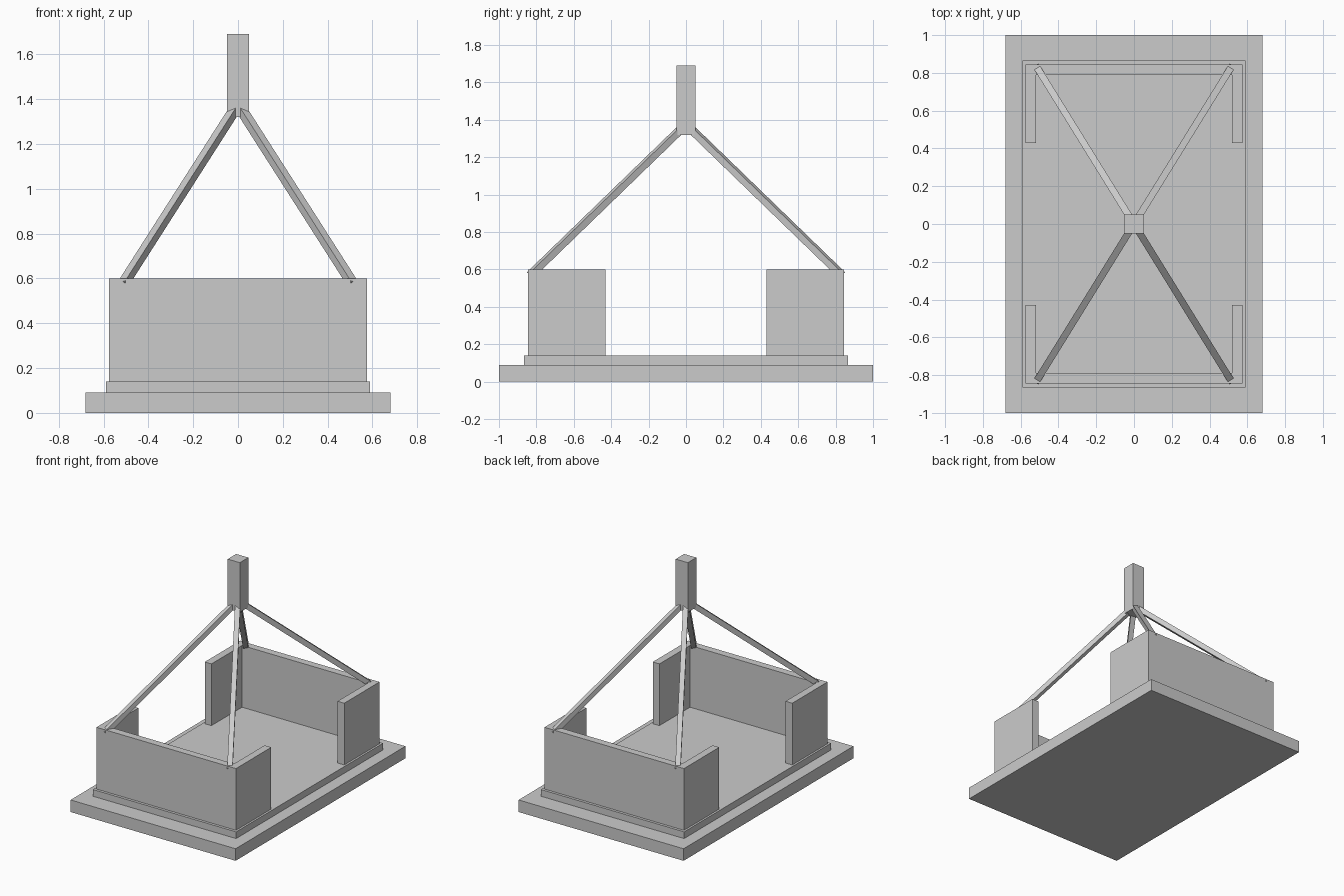
import bpy
from mathutils import Vector

if "Cube" in bpy.data.objects:
    bpy.data.objects.remove(bpy.data.objects["Cube"])


def box(name, lo, hi):
    lo, hi = Vector(lo), Vector(hi)
    bpy.ops.mesh.primitive_cube_add(size=1, location=(lo + hi) / 2)
    ob = bpy.context.object
    ob.name = name
    ob.scale = hi - lo
    return ob


def beam(name, a, b, width):
    a, b = Vector(a), Vector(b)
    bpy.ops.mesh.primitive_cube_add(size=1, location=(a + b) / 2)
    ob = bpy.context.object
    ob.name = name
    ob.scale = (width, width, (b - a).length)
    ob.rotation_mode = 'QUATERNION'
    ob.rotation_quaternion = (b - a).to_track_quat('Z', 'Y')
    return ob


def u_wall(name, s):
    # U-shaped end wall: one outline extruded upwards
    X, Y, T, R = 0.575, 0.845, 0.055, 0.43
    outline = [(-X, R), (-X + T, R), (-X + T, Y - T), (X - T, Y - T),
               (X - T, R), (X, R), (X, Y), (-X, Y)]
    pts = [(x * s, y * s) for x, y in outline]
    n = len(pts)
    verts = [(x, y, z) for z in (0.14, 0.60) for x, y in pts]
    faces = [tuple(reversed(range(n))), tuple(range(n, 2 * n))]
    faces += [(i, (i + 1) % n, n + (i + 1) % n, n + i) for i in range(n)]
    me = bpy.data.meshes.new(name)
    me.from_pydata(verts, [], faces)
    ob = bpy.data.objects.new(name, me)
    bpy.context.collection.objects.link(ob)


# Stepped base
box("base_slab", (-0.68, -1, 0), (0.68, 1, 0.09))
box("upper_slab", (-0.59, -0.865, 0.09), (0.59, 0.865, 0.14))

# End walls with short returns
u_wall("back_wall", 1)
u_wall("front_wall", -1)

# Central post
box("top_post", (-0.05, -0.05, 1.32), (0.05, 0.05, 1.69))

# Four sloping struts from wall corners to the post
for sx, side in ((-1, "left"), (1, "right")):
    for sy, end in ((-1, "front"), (1, "back")):
        beam(f"{end}_{side}_strut", (sx * 0.004, sy * 0.006, 1.371),
             (sx * 0.515, sy * 0.831, 0.572), 0.036)
